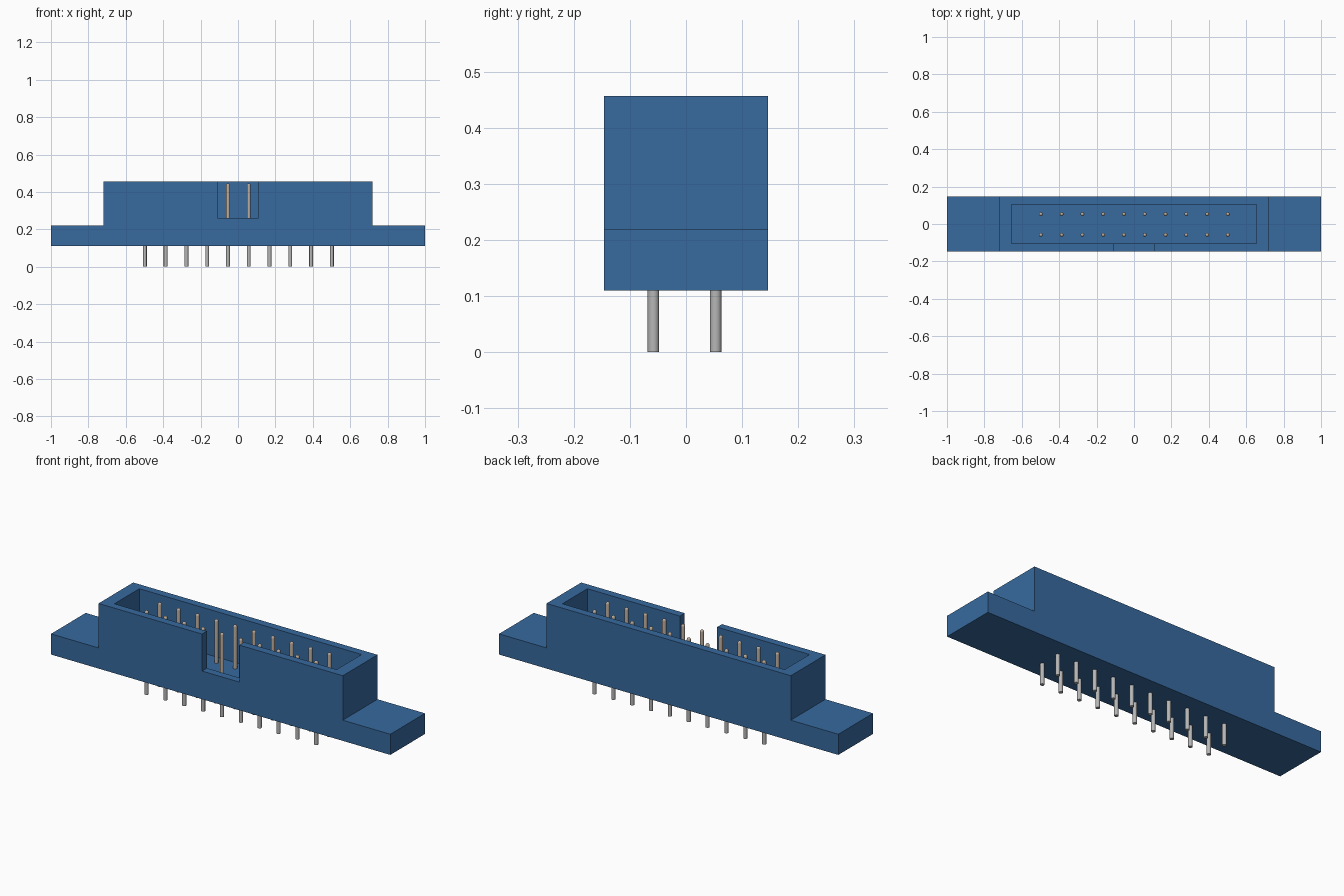
import bpy
import bmesh
import math
from mathutils import Vector

if "Cube" in bpy.data.objects:
    bpy.data.objects.remove(bpy.data.objects["Cube"])


def material(name, color):
    mat = bpy.data.materials.new(name)
    mat.use_nodes = True
    mat.diffuse_color = (*color, 1)
    mat.node_tree.nodes["Principled BSDF"].inputs["Base Color"].default_value = (*color, 1)
    return mat


def add_object(name, mesh):
    obj = bpy.data.objects.new(name, mesh)
    bpy.context.collection.objects.link(obj)
    return obj


def mesh_from(name, bm, *mats):
    bmesh.ops.recalc_face_normals(bm, faces=bm.faces)
    mesh = bpy.data.meshes.new(name)
    bm.to_mesh(mesh)
    bm.free()
    for m in mats:
        mesh.materials.append(m)
    return mesh


def box(name, lo, hi, mat):
    bm = bmesh.new()
    bmesh.ops.create_cube(bm, size=1)
    lo, hi = Vector(lo), Vector(hi)
    bmesh.ops.scale(bm, vec=hi - lo, verts=bm.verts)
    bmesh.ops.translate(bm, vec=(lo + hi) / 2, verts=bm.verts)
    return add_object(name, mesh_from(name, bm, mat))


blue = material("blue plastic", (0.038, 0.143, 0.345))
tin = material("tin grey", (0.47, 0.47, 0.47))
gold = material("pale gold", (0.48, 0.40, 0.33))

# Housing: stepped profile with mounting ears, extruded along y
HALF_Y = 0.146
half = [(1, 0.11), (1, 0.22), (0.72, 0.22), (0.72, 0.457)]
profile = half + [(-x, z) for x, z in reversed(half)]
bm = bmesh.new()
face = bm.faces.new([bm.verts.new((x, -HALF_Y, z)) for x, z in profile])
ext = bmesh.ops.extrude_face_region(bm, geom=[face])
bmesh.ops.translate(bm, vec=(0, 2 * HALF_Y, 0),
                    verts=[g for g in ext["geom"] if isinstance(g, bmesh.types.BMVert)])
housing = add_object("housing", mesh_from("housing", bm, blue))

# Socket cavity and keying notch are cut from the housing
cutters = [
    box("cavity_cutter", (-0.655, -0.105, 0.215), (0.655, 0.105, 0.6), blue),
    box("notch_cutter", (-0.11, -0.3, 0.26), (0.11, 0, 0.7), blue),
]
bpy.context.view_layer.objects.active = housing
for cutter in cutters:
    cutter.hide_render = True
    mod = housing.modifiers.new(cutter.name, "BOOLEAN")
    mod.operation = "DIFFERENCE"
    mod.solver = "EXACT"
    mod.object = cutter
    bpy.ops.object.modifier_apply(modifier=mod.name)
    bpy.data.objects.remove(cutter)

# Contact pin: turned profile with a domed tip, tin tail below and gold contact above
R, TOP = 0.0102, 0.446
dome = [(R * math.cos(a), TOP - R + R * math.sin(a))
        for a in (math.radians(18 * k) for k in range(5))]
pin_profile = [(0, 0), (R, 0), (R, 0.15)] + dome + [(0, TOP)]
bm = bmesh.new()
verts = [bm.verts.new((r, 0, z)) for r, z in pin_profile]
edges = [bm.edges.new(pair) for pair in zip(verts, verts[1:])]
bmesh.ops.spin(bm, geom=verts + edges, cent=(0, 0, 0), axis=(0, 0, 1),
               angle=math.tau, steps=16)
bmesh.ops.remove_doubles(bm, verts=bm.verts, dist=0.0001)
for f in bm.faces:
    f.material_index = 1 if f.calc_center_median().z > 0.15 else 0
pin_mesh = mesh_from("pin", bm, tin, gold)

# Two rows of ten pins sharing one mesh
pins = []
for row, y in (("front", -0.058), ("back", 0.053)):
    for i in range(10):
        pin = add_object(f"{row}_pin_{i + 1}", pin_mesh)
        pin.location = (-0.498 + i / 9, y, 0)
        pins.append(pin)

bpy.ops.object.select_all(action="DESELECT")
pins[0].select_set(True)
bpy.context.view_layer.objects.active = pins[0]
bpy.ops.object.shade_smooth_by_angle(angle=math.radians(30))
